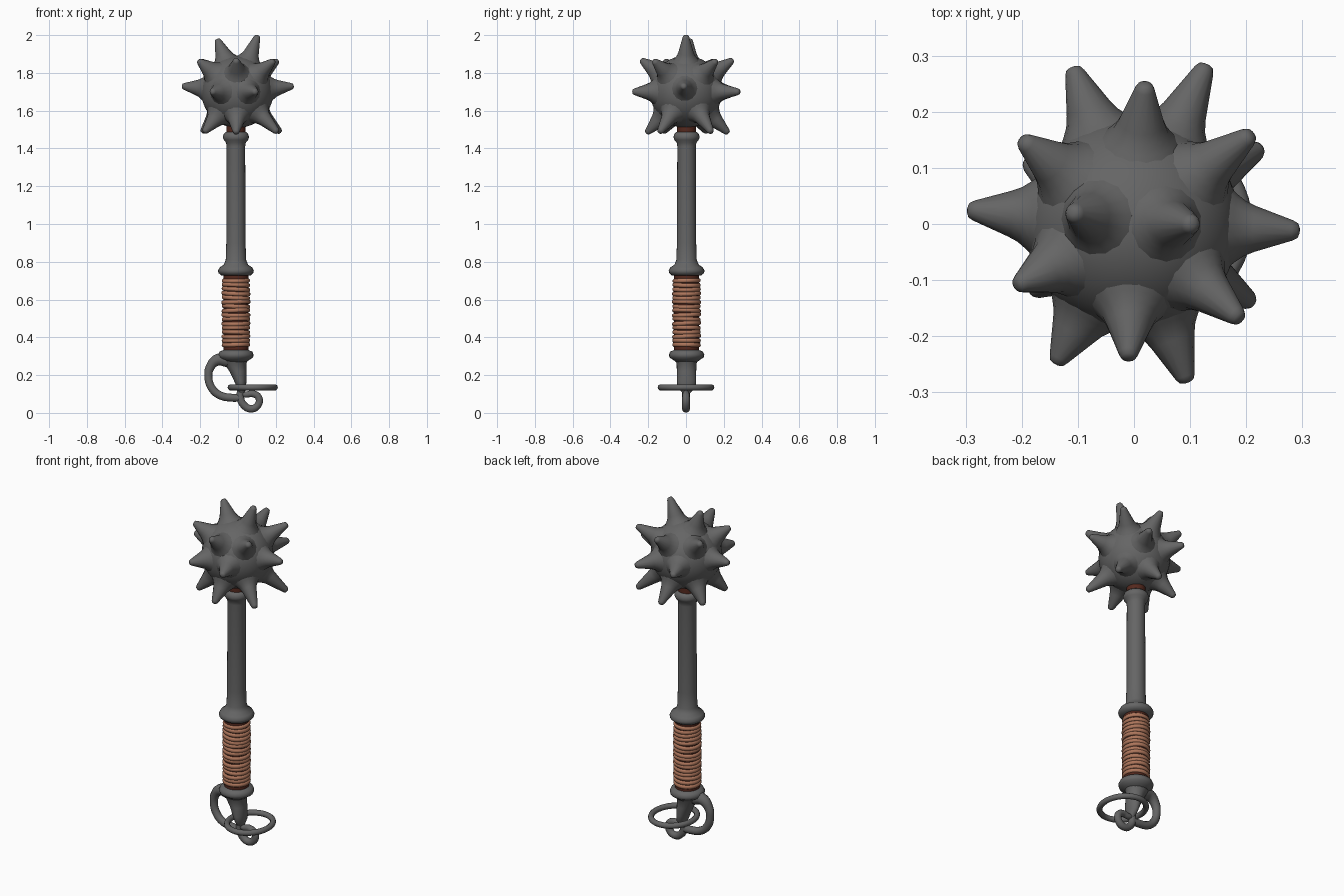
import bpy, bmesh, math, random
from mathutils import Vector, Matrix

if "Cube" in bpy.data.objects:
    bpy.data.objects.remove(bpy.data.objects["Cube"])

random.seed(4)
AX, AY = -0.011, 0.003  # shaft axis


def material(name, rgb):
    m = bpy.data.materials.new(name)
    m.diffuse_color = (*rgb, 1)
    m.use_nodes = True
    m.node_tree.nodes["Principled BSDF"].inputs["Base Color"].default_value = m.diffuse_color
    return m


IRON = material("dark iron", (0.13, 0.13, 0.13))
LEATHER = material("brown leather", (0.42, 0.18, 0.105))
DARK = material("dark red wood", (0.09, 0.022, 0.013))


def finish(bm, name, mat, angle=60):
    bmesh.ops.recalc_face_normals(bm, faces=bm.faces)
    me = bpy.data.meshes.new(name)
    bm.to_mesh(me)
    bm.free()
    me.materials.append(mat)
    ob = bpy.data.objects.new(name, me)
    bpy.context.collection.objects.link(ob)
    bpy.ops.object.select_all(action='DESELECT')
    ob.select_set(True)
    bpy.context.view_layer.objects.active = ob
    bpy.ops.object.shade_smooth_by_angle(angle=math.radians(angle))
    return ob


def loft(bm, rings, closed=False):
    """Skin a list of point rings; cap the ends unless closed."""
    vs = [[bm.verts.new(p) for p in r] for r in rings]
    n = len(vs[0])
    for a, b in zip(vs, vs[1:] + (vs[:1] if closed else [])):
        for i in range(n):
            bm.faces.new((a[i], a[(i + 1) % n], b[(i + 1) % n], b[i]))
    if not closed:
        bm.faces.new(vs[0][::-1])
        bm.faces.new(vs[-1])


def lathe(bm, profile, mat4, sides=24):
    """profile: (radius, height) pairs around local z."""
    loft(bm, [[mat4 @ Vector((r * math.cos(2 * math.pi * i / sides),
                              r * math.sin(2 * math.pi * i / sides), h))
               for i in range(sides)] for r, h in profile])


def tube(name, pts, radii):
    """Round tapering tube along points in the xz plane."""
    cu = bpy.data.curves.new(name, 'CURVE')
    cu.dimensions = '3D'
    cu.bevel_depth = 1
    cu.bevel_resolution = 3
    cu.resolution_u = 6
    cu.use_fill_caps = True
    sp = cu.splines.new('BEZIER')
    sp.bezier_points.add(len(pts) - 1)
    for bp, (x, z), r in zip(sp.bezier_points, pts, radii):
        bp.co = (x, 0, z)
        bp.radius = r
        bp.handle_left_type = bp.handle_right_type = 'AUTO'
    cu.materials.append(IRON)
    ob = bpy.data.objects.new(name, cu)
    bpy.context.collection.objects.link(ob)


AXIS = Matrix.Translation((AX, AY, 0))

# shaft with its upper and middle collars
bm = bmesh.new()
lathe(bm, [(0.06, 0.725), (0.078, 0.728), (0.092, 0.74), (0.095, 0.753), (0.086, 0.77),
           (0.064, 0.785), (0.054, 0.81), (0.051, 0.9), (0.049, 1.41), (0.052, 1.43),
           (0.064, 1.445), (0.070, 1.46), (0.064, 1.478), (0.054, 1.487), (0.03, 1.488)], AXIS)
finish(bm, "shaft", IRON)

# wooden neck showing between the upper collar and the head
bm = bmesh.new()
lathe(bm, [(0.051, 1.48), (0.051, 1.55)], AXIS)
finish(bm, "neck_core", DARK)

# lower collar
bm = bmesh.new()
lathe(bm, [(0.05, 0.265), (0.07, 0.28), (0.090, 0.293), (0.094, 0.308),
           (0.086, 0.325), (0.06, 0.335)], AXIS)
finish(bm, "lower_collar", IRON)

# grip core, showing at the ends and between the leather windings
bm = bmesh.new()
lathe(bm, [(0.0665, 0.325), (0.0665, 0.73)], AXIS)
finish(bm, "grip_core", DARK)
bm = bmesh.new()
N, SIDES = 16, 28
for k in range(N):
    z0 = 0.36 + k * (0.70 - 0.36) / (N - 1)
    tilt, turn = random.uniform(0.001, 0.004), random.uniform(0, 6.28)
    rad = random.uniform(0.063, 0.066)
    rings = []
    for i in range(SIDES):
        a = 2 * math.pi * i / SIDES
        zc = z0 + tilt * math.cos(a + turn)
        # squarish strap section
        rings.append([(AX + (rad + dr) * math.cos(a), AY + (rad + dr) * math.sin(a), zc + dz)
                      for dr, dz in [(-0.005, -0.0108), (0.006, -0.0108), (0.010, -0.006),
                                     (0.0112, 0), (0.010, 0.006), (0.006, 0.0108),
                                     (-0.005, 0.0108)]])
    loft(bm, rings, closed=True)
finish(bm, "grip_windings", LEATHER)

# spiked head
C = Vector((-0.003, 0.0, 1.70))
bm = bmesh.new()
bmesh.ops.create_icosphere(bm, subdivisions=4, radius=0.191, matrix=Matrix.Translation(C))
finish(bm, "head_ball", IRON)
tips = [(-0.11, 0.02, 1.98), (0.105, 0.0, 2.0), (-0.297, 0.025, 1.73), (0.295, -0.012, 1.73),
        (-0.11, 0.28, 1.70), (0.13, 0.285, 1.70), (-0.14, -0.25, 1.70), (0.095, -0.283, 1.70),
        (0.02, 0.25, 1.87), (0.21, 0.16, 1.865), (-0.2, 0.15, 1.865),
        (-0.21, -0.11, 1.865), (-0.01, -0.24, 1.87), (0.19, -0.17, 1.865),
        (0.225, 0.135, 1.485), (0.21, -0.14, 1.485), (-0.01, -0.21, 1.48),
        (0.01, 0.225, 1.48), (-0.19, 0.11, 1.485), (-0.18, -0.12, 1.485)]
bm = bmesh.new()
for t in tips:
    d = Vector(t) - C
    L = d.length
    m = Matrix.Translation(C) @ d.to_track_quat('Z', 'Y').to_matrix().to_4x4()
    lathe(bm, [(0.074, 0.17), (0.060, 0.187), (0.049, 0.202), (0.041, 0.22),
               (0.018, L - 0.012), (0.013, L - 0.003), (0.005, L)], m, 14)
finish(bm, "head_spikes", IRON)

# pommel: wide in y, tapering in x towards the bottom
bm = bmesh.new()
loft(bm, [[(cx + rx * math.cos(2 * math.pi * i / 20), AY + ry * math.sin(2 * math.pi * i / 20), z)
           for i in range(20)]
          for cx, rx, ry, z in [(AX, 0.07, 0.07, 0.29), (-0.015, 0.060, 0.054, 0.265),
                                (0.0, 0.046, 0.051, 0.22), (0.012, 0.033, 0.051, 0.17),
                                (0.018, 0.024, 0.048, 0.135), (0.018, 0.018, 0.02, 0.105),
                                (0.018, 0.012, 0.01, 0.085)]])
finish(bm, "pommel", IRON)

# side hook and end curl
tube("side_hook",
     [(-0.055, 0.28), (-0.11, 0.28), (-0.146, 0.245), (-0.157, 0.195), (-0.138, 0.13),
      (-0.095, 0.093), (-0.03, 0.08), (0.02, 0.08)],
     [0.04, 0.032, 0.025, 0.022, 0.022, 0.022, 0.022, 0.02])
tube("end_curl",
     [(0.018, 0.13), (0.012, 0.085), (0.03, 0.042), (0.07, 0.022), (0.106, 0.042),
      (0.110, 0.08), (0.08, 0.101), (0.04, 0.097), (0.0, 0.108)],
     [0.02, 0.021, 0.021, 0.021, 0.02, 0.02, 0.019, 0.017, 0.013])

# loose hanging ring
bm = bmesh.new()
loft(bm, [[(0.078 + (0.117 + 0.016 * math.cos(t)) * math.cos(a),
            (0.134 + 0.016 * math.cos(t)) * math.sin(a), 0.135 + 0.016 * math.sin(t))
           for t in [2 * math.pi * j / 10 for j in range(10)]]
          for a in [2 * math.pi * i / 40 for i in range(40)]], closed=True)
finish(bm, "hanging_ring", IRON)
